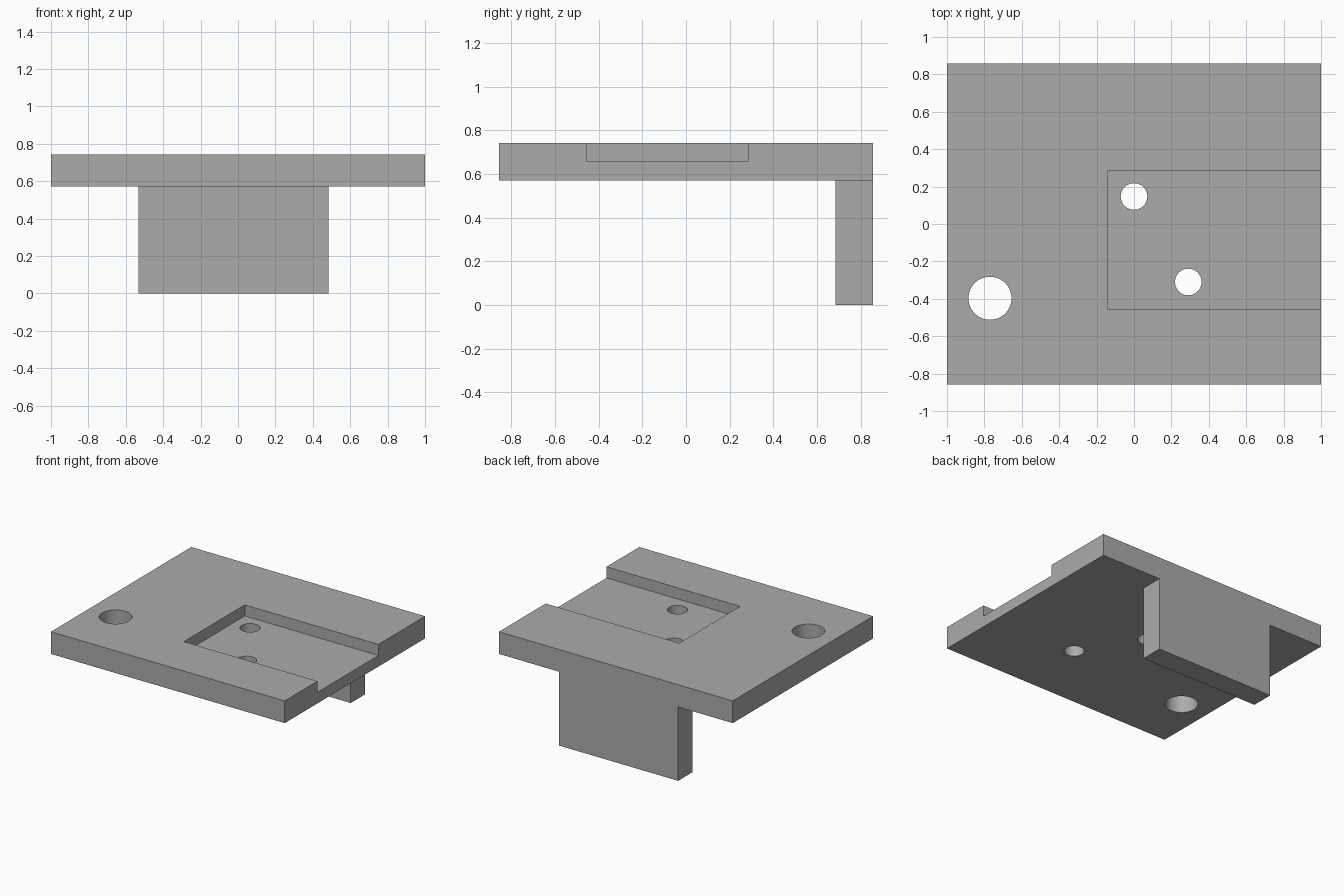
import bpy

cube = bpy.data.objects.get("Cube")
if cube:
    bpy.data.objects.remove(cube, do_unlink=True)

grey = bpy.data.materials.new("plain grey")
grey.use_nodes = True
grey.diffuse_color = (0.41, 0.41, 0.41, 1)
grey.node_tree.nodes["Principled BSDF"].inputs["Base Color"].default_value = grey.diffuse_color


def box(name, low, high):
    """Axis-aligned box between two corners."""
    centre = [(a + b) / 2 for a, b in zip(low, high)]
    bpy.ops.mesh.primitive_cube_add(size=1, location=centre)
    ob = bpy.context.object
    ob.name = name
    ob.scale = [b - a for a, b in zip(low, high)]
    bpy.ops.object.transform_apply(location=False, rotation=False, scale=True)
    ob.data.materials.append(grey)
    return ob


def cut(target, cutter):
    """Subtract a hidden cutter from the target."""
    mod = target.modifiers.new(cutter.name, 'BOOLEAN')
    mod.operation = 'DIFFERENCE'
    mod.solver = 'EXACT'
    mod.object = cutter
    bpy.context.view_layer.objects.active = target
    bpy.ops.object.modifier_apply(modifier=mod.name)
    bpy.data.objects.remove(cutter, do_unlink=True)


under, top, back = 0.571, 0.743, 0.857

# Flat plate with a shallow pocket open at the left edge
plate = box("plate", (-1, -back, under), (1, back, top))
cut(plate, box("pocket_cutter", (-0.143, -0.457, 0.657), (1.1, 0.287, top + 0.1)))

# Through holes: two small in the pocket, one large in the corner
for x, y, radius in [(0, 0.147, 0.071), (0.29, -0.31, 0.071), (-0.77, -0.397, 0.115)]:
    bpy.ops.mesh.primitive_cylinder_add(vertices=64, radius=radius, depth=1,
                                        location=(x, y, under))
    hole = bpy.context.object
    hole.name = "hole_cutter"
    hole.data.materials.append(grey)
    cut(plate, hole)

# Tab hanging from the back edge, joined to the plate
tab = box("back_tab", (-0.533, 0.684, 0), (0.485, back, under))

# Smooth hole walls, sharp edges elsewhere
bpy.ops.object.select_all(action='DESELECT')
plate.select_set(True)
bpy.context.view_layer.objects.active = plate
bpy.ops.object.shade_smooth_by_angle()
